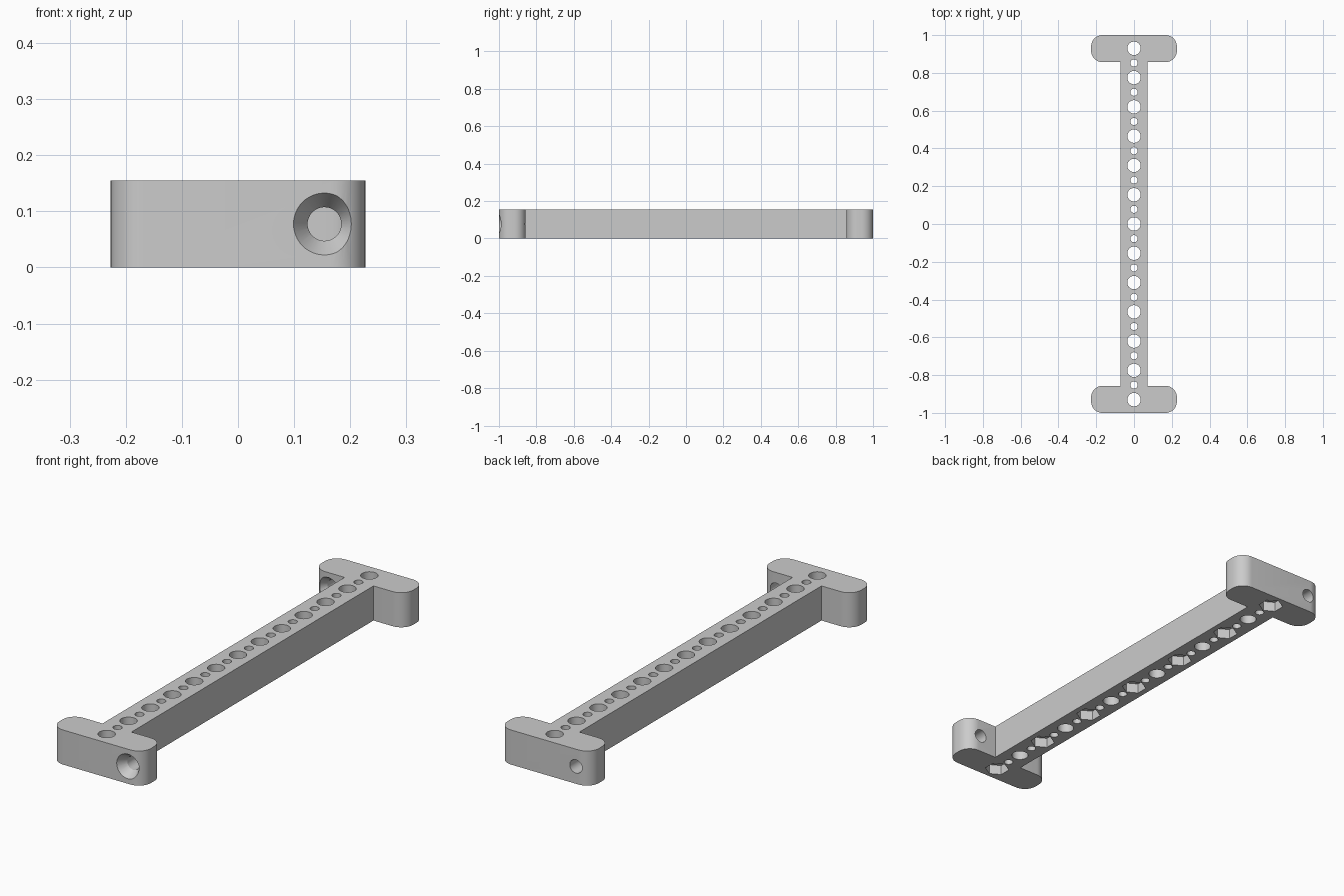
import bpy, bmesh, math
from mathutils import Matrix, Vector

HEIGHT = 0.155
PITCH = 0.155
BAR_HALF = 0.0715
PLATE_HALF = 0.227
PLATE_INNER = 0.857
CORNER = 0.06
SCREW_X = 0.154

default_cube = bpy.data.objects.get("Cube")
if default_cube:
    bpy.data.objects.remove(default_cube)

grey = bpy.data.materials.new("plain grey")
grey.use_nodes = True
COLOUR = (0.6, 0.6, 0.6, 1)
grey.diffuse_color = COLOUR
grey.node_tree.nodes["Principled BSDF"].inputs["Base Color"].default_value = COLOUR


def make_object(name, bm):
    bmesh.ops.recalc_face_normals(bm, faces=bm.faces)
    mesh = bpy.data.meshes.new(name)
    bm.to_mesh(mesh)
    bm.free()
    mesh.materials.append(grey)
    obj = bpy.data.objects.new(name, mesh)
    bpy.context.collection.objects.link(obj)
    return obj


def add_cone(bm, centre, r1, r2, depth, sides, along_y=False, spin=0):
    """Cone or cylinder; r1 is at the low z (or low y) end."""
    turn = Matrix.Rotation(-math.pi / 2, 4, "X") if along_y else Matrix.Rotation(spin, 4, "Z")
    bmesh.ops.create_cone(bm, cap_ends=True, segments=sides, radius1=r1, radius2=r2,
                          depth=depth, matrix=Matrix.Translation(centre) @ turn)


def arc(cx, cy, start):
    """Quarter turn of a rounded plate corner, counter-clockwise."""
    return [(cx + CORNER * math.cos(start + math.pi / 2 * i / 10),
             cy + CORNER * math.sin(start + math.pi / 2 * i / 10)) for i in range(11)]


# I-shaped outline: half of it, then the same half turned round
half = [(BAR_HALF, PLATE_INNER)]
half += arc(PLATE_HALF - CORNER, PLATE_INNER + CORNER, -math.pi / 2)
half += arc(PLATE_HALF - CORNER, 1 - CORNER, 0)
half += arc(CORNER - PLATE_HALF, 1 - CORNER, math.pi / 2)
half += arc(CORNER - PLATE_HALF, PLATE_INNER + CORNER, math.pi)
half.append((-BAR_HALF, PLATE_INNER))
outline = half + [(-x, -y) for x, y in half]

bm = bmesh.new()
base = bm.faces.new([bm.verts.new((x, y, 0)) for x, y in outline])
top = bmesh.ops.extrude_face_region(bm, geom=[base])["geom"]
bmesh.ops.translate(bm, vec=Vector((0, 0, HEIGHT)),
                    verts=[v for v in top if isinstance(v, bmesh.types.BMVert)])
body = make_object("mounting_bar", bm)

bores = bmesh.new()
recesses = bmesh.new()

# Row of alternating large and small holes, with a nut pocket under every other large one
for i in range(-12, 13):
    y = i * PITCH / 2
    radius = 0.019 if i % 2 else 0.0355
    add_cone(bores, (0, y, HEIGHT / 2), radius, radius, HEIGHT * 2, 40)
    if i % 4 == 0:
        add_cone(recesses, (0, y, 0), 0.052, 0.052, 0.09, 6, spin=0)

# Countersunk screw holes through the end plates
for x, face_y in ((SCREW_X, -1), (-SCREW_X, PLATE_INNER)):
    add_cone(bores, (x, face_y + 0.07, HEIGHT / 2), 0.03, 0.03, 0.24, 48, along_y=True)
    add_cone(recesses, (x, face_y + 0.01, HEIGHT / 2), 0.068, 0.0295, 0.06, 48, along_y=True)

bpy.context.view_layer.objects.active = body
for name, cutter_mesh in (("hole_cutter", bores), ("recess_cutter", recesses)):
    cutter = make_object(name, cutter_mesh)
    cutter.hide_render = True
    cut = body.modifiers.new(name, "BOOLEAN")
    cut.operation = "DIFFERENCE"
    cut.solver = "EXACT"
    cut.object = cutter
    bpy.ops.object.modifier_apply(modifier=cut.name)
    bpy.data.objects.remove(cutter)

# Smooth round walls, crisp edges
bpy.ops.object.select_all(action="DESELECT")
body.select_set(True)
bpy.ops.object.shade_smooth_by_angle(angle=math.radians(25))
